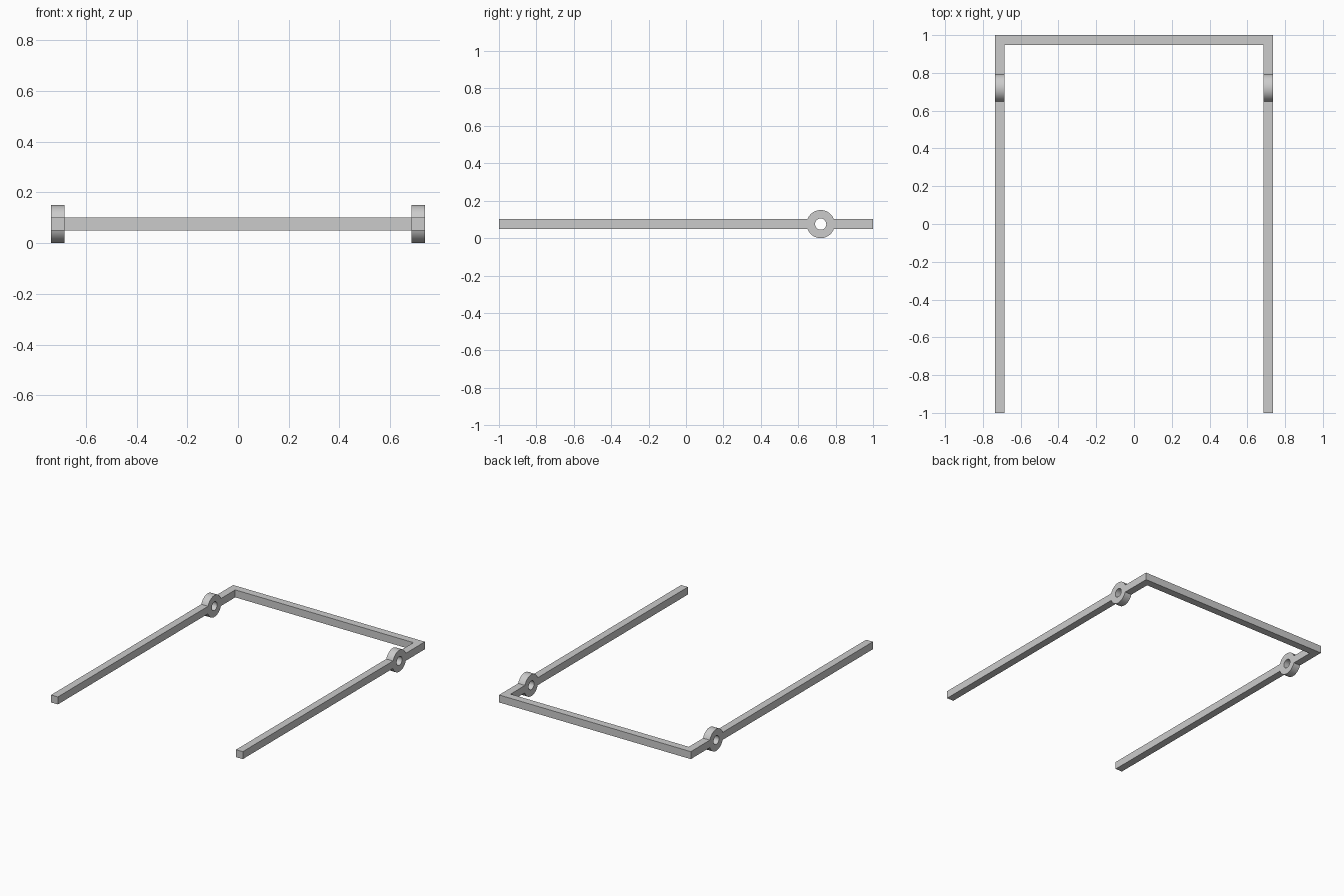
import bpy, bmesh
from math import sin, cos, asin, pi, radians
from mathutils import Vector

cube = bpy.data.objects.get("Cube")
if cube:
    bpy.data.objects.remove(cube)

HALF_X, BAR, MID_Z = 0.737, 0.052, 0.075
RING_Y, RING_R, HOLE_R = 0.72, 0.075, 0.03
HALF_BAR = BAR / 2

grey = bpy.data.materials.new("plain_grey")
grey.use_nodes = True
colour = (0.6, 0.6, 0.6, 1)
grey.diffuse_color = colour
grey.node_tree.nodes["Principled BSDF"].inputs["Base Color"].default_value = colour


def arc(radius, start, end, steps):
    """Points (y, z) along an arc about the ring centre."""
    angles = [start + (end - start) * i / steps for i in range(steps + 1)]
    return [(RING_Y + radius * cos(a), MID_Z + radius * sin(a)) for a in angles]


def extrude_profile(name, loops, x_start, x_end):
    """Fill closed (y, z) loops, later ones being holes, and extrude along x."""
    bm = bmesh.new()
    edges = []
    for loop in loops:
        verts = [bm.verts.new((x_start, y, z)) for y, z in loop]
        edges += [bm.edges.new((v, verts[i - 1])) for i, v in enumerate(verts)]
    bmesh.ops.triangle_fill(bm, edges=edges, use_beauty=True)
    out = bmesh.ops.extrude_face_region(bm, geom=bm.faces[:], use_keep_orig=True)
    moved = [g for g in out["geom"] if isinstance(g, bmesh.types.BMVert)]
    bmesh.ops.translate(bm, verts=moved, vec=Vector((x_end - x_start, 0, 0)))
    bmesh.ops.dissolve_limit(bm, angle_limit=0.01, verts=bm.verts[:], edges=bm.edges[:])
    bmesh.ops.recalc_face_normals(bm, faces=bm.faces[:])
    mesh = bpy.data.meshes.new(name)
    bm.to_mesh(mesh)
    bm.free()
    mesh.materials.append(grey)
    obj = bpy.data.objects.new(name, mesh)
    bpy.context.collection.objects.link(obj)
    bpy.ops.object.select_all(action="DESELECT")
    obj.select_set(True)
    bpy.context.view_layer.objects.active = obj
    bpy.ops.object.shade_smooth_by_angle(angle=radians(30))
    return obj


# Side arms: a long bar swelling into a pierced pivot ring near the back
low, high = MID_Z - HALF_BAR, MID_Z + HALF_BAR
join = asin(HALF_BAR / RING_R)
arm = [(1, low), (1, high)]
arm += arc(RING_R, join, pi - join, 28)
arm += [(-1, high), (-1, low)]
arm += arc(RING_R, pi + join, 2 * pi - join, 28)
hole = arc(HOLE_R, 0, 2 * pi, 32)[:-1]
for side, name in ((1, "left_arm"), (-1, "right_arm")):
    extrude_profile(name, [arm, hole], side * (HALF_X - BAR), side * HALF_X)

# Crossbar joining the arms at the back
bar = [(1 - BAR, low), (1, low), (1, high), (1 - BAR, high)]
extrude_profile("rear_crossbar", [bar], BAR - HALF_X, HALF_X - BAR)
